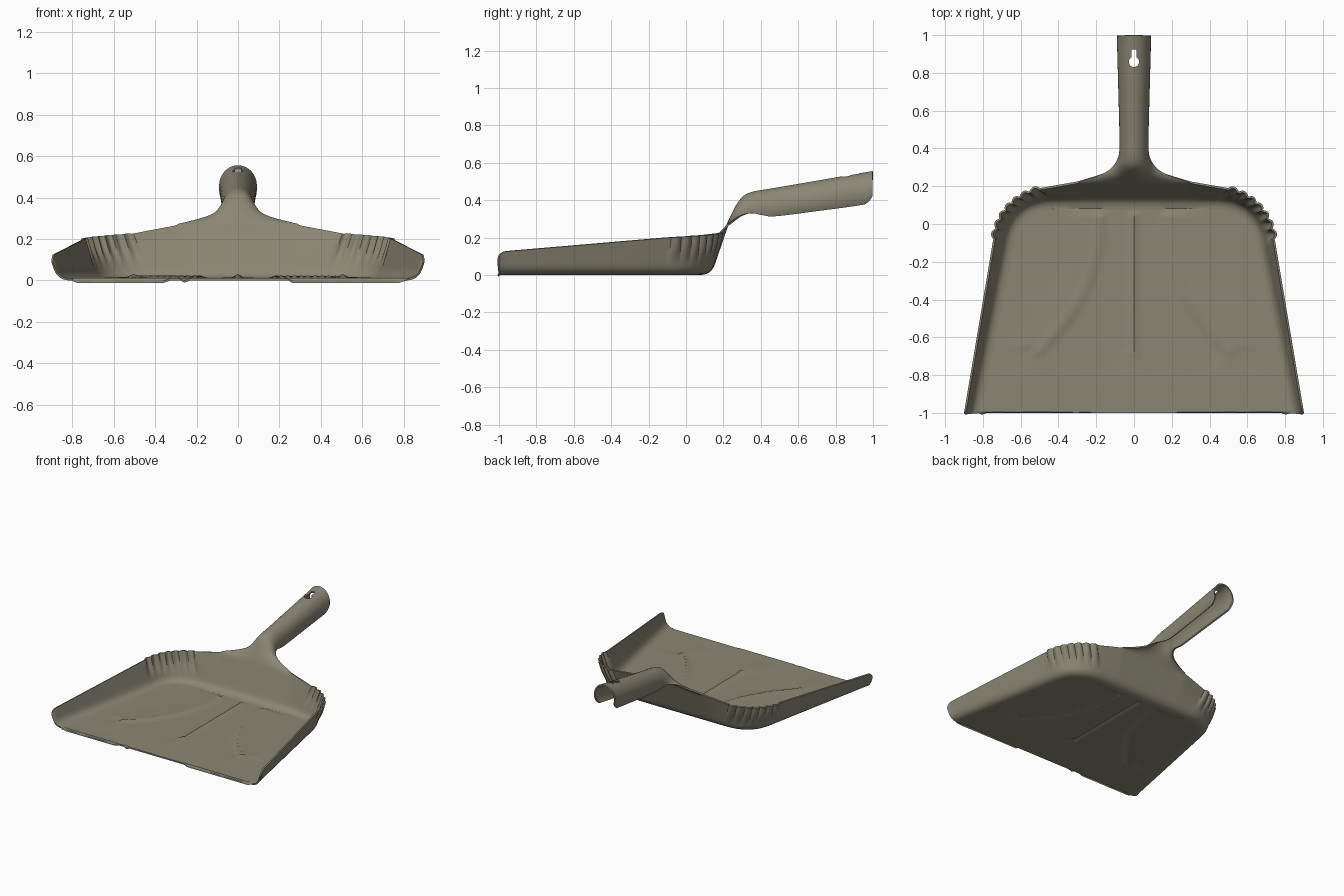
import bpy, bmesh, math
from mathutils import Vector

if "Cube" in bpy.data.objects:
    bpy.data.objects.remove(bpy.data.objects["Cube"])

mat = bpy.data.materials.new("olive_grey_plastic")
mat.diffuse_color = (0.26, 0.24, 0.175, 1)
mat.use_nodes = True
mat.node_tree.nodes["Principled BSDF"].inputs["Base Color"].default_value = mat.diffuse_color

def lerp(a, b, t):
    return a + (b - a) * t

def bez(a, b, c, t):
    return Vector(a) * (1 - t) ** 2 + Vector(b) * 2 * t * (1 - t) + Vector(c) * t * t

def smooth(a, b, v):
    t = min(1, max(0, (v - a) / (b - a)))
    return t * t * (3 - 2 * t)

# Half outline: wall foot, rim and rim height (side, ribbed corner, back)
foot, rim, rim_z, rib = [], [], [], []
SIDE, CORNER, BACK, COLS = 50, 72, 25, 40
for i in range(SIDE):
    t = (i / SIDE) ** 1.4
    foot.append(Vector((lerp(.87, .69, t), lerp(-1, -.1, t))))
    rim.append(Vector((lerp(.9, .745, t), lerp(-1, -.08, t))))
    d = max(0, 1 - (rim[-1].y + 1) / .04)
    rim_z.append(lerp(.122, .2, t) - .035 * (1 - math.sqrt(1 - d * d)))
    rib.append(0)
for i in range(CORNER):
    t = i / CORNER
    foot.append(bez((.69, -.1), (.66, .135), (.42, .135), t))
    rim.append(bez((.745, -.08), (.71, .13), (.5, .19), t))
    rim_z.append(lerp(.2, .225, t))
    rib.append(.017 * abs(math.sin(t * 7 * math.pi)) ** .8)
for i in range(BACK + 1):
    t = i / BACK
    k = min(1, t / .4)
    foot.append(Vector((.42 * (1 - t), .135)))
    rim.append(Vector((.5 * (1 - t), lerp(.19, .225, k))))
    rim_z.append(lerp(.225, .262, k))
    rib.append(0)
N = len(foot)

def outward(i):
    if i >= SIDE + CORNER:
        return Vector((0, 1))
    if i < SIDE:
        return Vector((.98, .196))
    d = foot[min(i + 1, N - 1)] - foot[i - 1]
    return Vector((d.y, -d.x)).normalized()

# Wall column: small fillet at the foot, then a straight leaning wall with ribs
def wall_column(i):
    n = outward(i).to_3d()
    c = foot[i].to_3d()
    r = rim[i].to_3d() + Vector((0, 0, rim_z[i]))
    f = c - n * .06
    f.y = max(f.y, -1) if i else -1
    p = c + (r - c).normalized() * .06
    pts = [bez(f, c, p, k / 6) for k in range(7)]
    pts += [p.lerp(r, k / 8) for k in range(1, 9)]
    return [q + n * rib[i] * smooth(.05, .17, q.z) for q in pts]

# Floor relief: three ridges fading into wedges near the front
def relief(x, y):
    x = abs(x)
    cx = .18 + .32 * (max(0, .1 - y) / .77) ** 2.5
    live = smooth(-.72, -.66, y) * smooth(.08, .03, y)
    h = .012 * math.exp(-(x / .014) ** 2) * live
    h += .014 * math.exp(-((x - cx) / .018) ** 2) * live
    for px in (0, .5):
        ahead = -.67 - y
        if 0 < ahead < .23:
            h += .009 * max(0, 1 - abs(x - px) / (.03 + ahead)) * (1 - ahead / .23)
    if y > -.67 and x > cx:     # shallow raised side panel
        h += .006 * smooth(cx, cx + .03, x) * smooth(cx + .25, cx + .03, x) * live
    return h

bm = bmesh.new()

def skin(rows):
    vs = [[bm.verts.new(p) for p in r] for r in rows]
    for a, b in zip(vs, vs[1:]):
        for k in range(len(a) - 1):
            bm.faces.new((a[k], a[k + 1], b[k + 1], b[k]))

cols = [wall_column(i) for i in range(N)]
mirror = lambda p: Vector((-p.x, p.y, p.z))
skin(cols + [[mirror(p) for p in c] for c in cols[-2::-1]])

# Floor rows run across the pan; the last one shares the back wall's points
floor = []
for i in range(SIDE + CORNER + 1):
    f = cols[i][0]
    n = BACK
    row = []
    for k in range(-n, n + 1):
        x = f.x * k / n
        edge = smooth(1, .9, abs(k / n))
        row.append(Vector((x, f.y, relief(x, f.y) * edge)))
    floor.append(row)
skin(floor)

# Neck and handle: half width, arch angle, edge (y, z), crown (y, z)
stations = [
    (.30, 2, .225, .262, .225, .262),
    (.20, 30, .255, .284, .240, .295),
    (.13, 60, .282, .305, .260, .335),
    (.092, 85, .315, .322, .285, .380),
    (.073, 100, .355, .330, .318, .417),
    (.066, 112, .410, .322, .370, .437),
    (.066, 122, .480, .318, .460, .452),
    (.072, 126, .700, .346, .700, .493),
    (.078, 126, .920, .376, .925, .532),
    (.080, 122, .965, .388, .965, .539),
    (.080, 112, .995, .425, 1.0, .545)]

def catmull(p, i, t):
    a, b, c, d = (p[min(max(i + k, 0), len(p) - 1)] for k in (-1, 0, 1, 2))
    return [.5 * (2 * q + (r - o) * t + (2 * o - 5 * q + 4 * r - s) * t * t
                  + (3 * q - o - 3 * r + s) * t ** 3) for o, q, r, s in zip(a, b, c, d)]

def arch(s):
    hw, deg, ey, ez, cy, cz = s
    A = math.radians(max(deg, 1))
    scale = hw / (math.sin(A) if A < math.pi / 2 else 1)
    out = []
    for k in range(-15, 16):
        a = A * k / 15
        if deg < 3:
            out.append(Vector((hw * k / 15, cy, cz)))
            continue
        w = (math.cos(a) - math.cos(A)) / (1 - math.cos(A))
        out.append(Vector((math.sin(a) * scale, lerp(ey, cy, w), lerp(ez, cz, w))))
    return out

rows = [arch(catmull(stations, i, t / 6)) for i in range(len(stations) - 1) for t in range(6)]
skin(rows + [arch(stations[-1])])

bmesh.ops.remove_doubles(bm, verts=bm.verts, dist=.0006)
bmesh.ops.recalc_face_normals(bm, faces=bm.faces)
low = min(bm.faces, key=lambda f: (f.calc_center_median() - Vector((.3, -.9, 0))).length)
if low.normal.z > 0:
    bmesh.ops.reverse_faces(bm, faces=bm.faces)
me = bpy.data.meshes.new("dustpan")
bm.to_mesh(me)
bm.free()
pan = bpy.data.objects.new("dustpan", me)
bpy.context.collection.objects.link(pan)
me.materials.append(mat)
bpy.context.view_layer.objects.active = pan

def apply(m):
    bpy.context.view_layer.objects.active = pan
    bpy.ops.object.modifier_apply(modifier=m.name)

m = pan.modifiers.new("thickness", 'SOLIDIFY')
m.thickness, m.offset = .011, -1
apply(m)

# Keyhole hanging slot in the handle
def cut(obj):
    obj.hide_render = True
    b = pan.modifiers.new("hole", 'BOOLEAN')
    b.operation, b.solver, b.object = 'DIFFERENCE', 'EXACT', obj
    apply(b)
    bpy.data.objects.remove(obj)

bpy.ops.mesh.primitive_cylinder_add(vertices=24, radius=.027, depth=.2, location=(0, .858, .54))
cut(bpy.context.object)
bpy.ops.mesh.primitive_cube_add(size=1, location=(0, .893, .54))
bpy.context.object.scale = (.028, .06, .2)
cut(bpy.context.object)

bpy.ops.object.select_all(action='DESELECT')
pan.select_set(True)
bpy.context.view_layer.objects.active = pan
bpy.ops.object.shade_smooth_by_angle(angle=math.radians(40))
